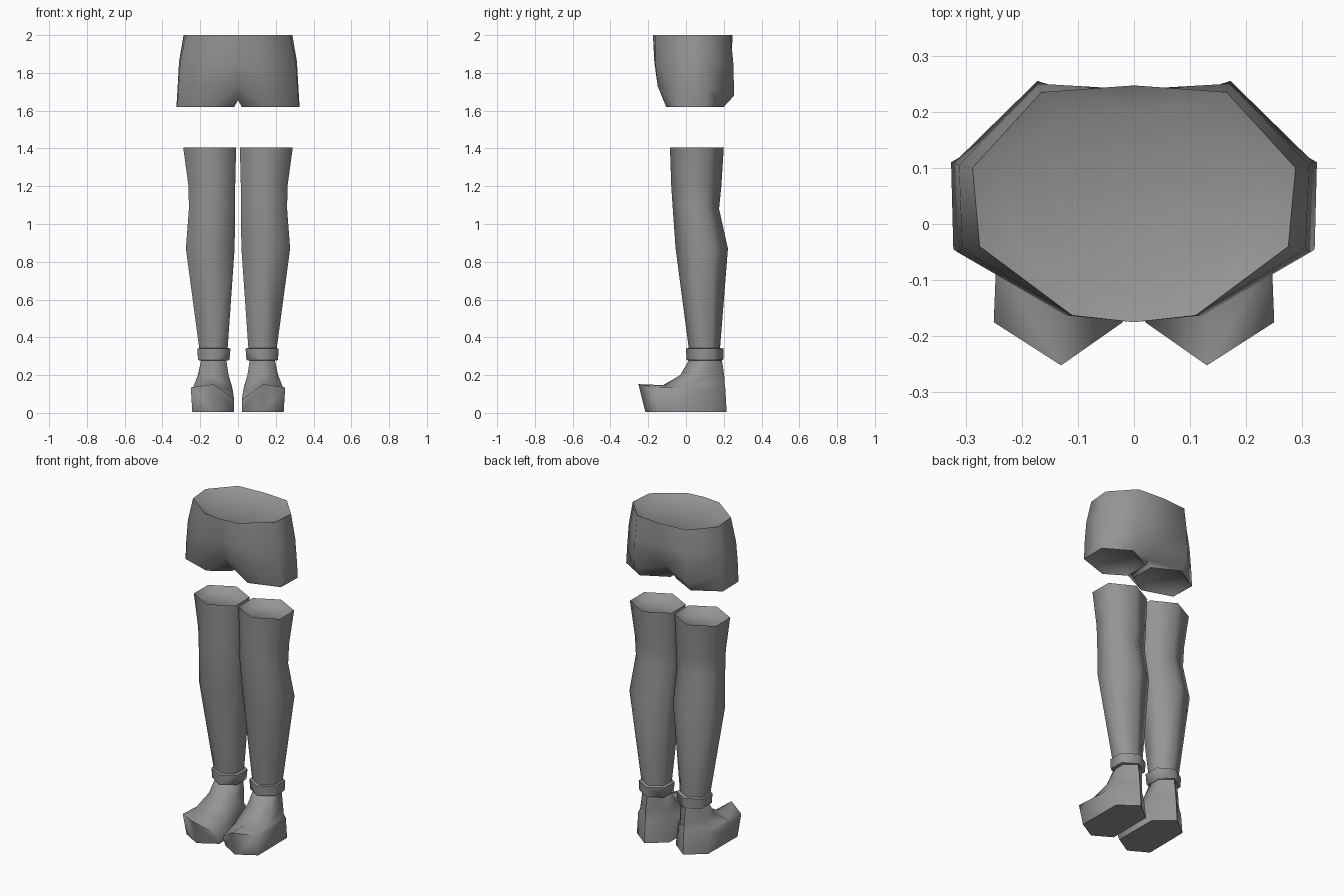
import bpy, bmesh
from mathutils import Vector

cube = bpy.data.objects.get("Cube")
if cube:
    bpy.data.objects.remove(cube, do_unlink=True)

grey = bpy.data.materials.new("plain_grey")
grey.use_nodes = True
COLOUR = (0.3, 0.3, 0.3, 1)
grey.diffuse_color = COLOUR
grey.node_tree.nodes["Principled BSDF"].inputs["Base Color"].default_value = COLOUR


def bridge(bm, a, b, closed=True):
    n = len(a)
    for i in range(n if closed else n - 1):
        j = (i + 1) % n
        bm.faces.new((a[i], a[j], b[j], b[i]))


def add_ring(bm, points):
    return [bm.verts.new(p) for p in points]


def recessed_cap(bm, ring, width, depth, dz):
    """Fold a rim inwards from an opening and close it with a floor."""
    mid = sum((v.co for v in ring), Vector()) / len(ring)
    inner = []
    for v in ring:
        flat = Vector((v.co.x - mid.x, v.co.y - mid.y, 0))
        co = v.co - flat * width
        co.z += depth * dz
        inner.append(bm.verts.new(co))
    bridge(bm, ring, inner)
    bm.faces.new(inner)


def finish(bm, name, mirror=False):
    if mirror:
        geo = bm.verts[:] + bm.edges[:] + bm.faces[:]
        bmesh.ops.mirror(bm, geom=geo, axis='X', merge_dist=0.0005)
    bmesh.ops.recalc_face_normals(bm, faces=bm.faces[:])
    mesh = bpy.data.meshes.new(name)
    bm.to_mesh(mesh)
    bm.free()
    mesh.materials.append(grey)
    ob = bpy.data.objects.new(name, mesh)
    bpy.context.collection.objects.link(ob)
    bpy.ops.object.select_all(action='DESELECT')
    ob.select_set(True)
    bpy.context.view_layer.objects.active = ob
    bpy.ops.object.shade_smooth_by_angle(angle=1.25)
    return ob


def hexagon(s, x0, x1, y0, y1, z):
    """Six-sided ring with its points at front and back."""
    mx, q = (x0 + x1) / 2, (y1 - y0) * 0.26
    pts = [(mx, y0), (x1, y0 + q), (x1, y1 - q), (mx, y1), (x0, y1 - q), (x0, y0 + q)]
    return [(s * x, y, z) for x, y in pts]


# Shorts: one half, from waist to leg opening, then mirrored
bm = bmesh.new()
half = [
    [(0, -.175, 2), (.11, -.163, 2), (.275, -.04, 2), (.288, .1, 2), (.165, .235, 2), (0, .247, 2)],
    [(0, -.168, 1.86), (.12, -.163, 1.86), (.306, -.045, 1.86), (.312, .105, 1.86), (.17, .25, 1.86), (0, .24, 1.86)],
    [(0, -.125, 1.73), (.125, -.15, 1.73), (.315, -.05, 1.72), (.32, .11, 1.72), (.172, .255, 1.68), (0, .2, 1.72)],
    [(0, -.04, 1.655), (.14, -.105, 1.62), (.322, -.045, 1.62), (.326, .11, 1.62), (.172, .2, 1.62), (0, .13, 1.655)],
]
rows = [add_ring(bm, r) for r in half]
for a, b in zip(rows, rows[1:]):
    bridge(bm, a, b, closed=False)
hem = add_ring(bm, [(.02, -.03, 1.62)] + half[3][1:5] + [(.02, .12, 1.62)])
bridge(bm, rows[3], hem)
bmesh.ops.remove_doubles(bm, verts=bm.verts[:], dist=0.0005)
hem = [min(bm.verts, key=lambda v: (v.co - Vector(p)).length)
       for p in [(.02, -.03, 1.62)] + half[3][1:5] + [(.02, .12, 1.62)]]
recessed_cap(bm, hem, 0.22, 0.03, 1)
# waist rim and floor
waist = [min(bm.verts, key=lambda v: (v.co - Vector(p)).length) for p in half[0]]
lining = add_ring(bm, [(v.co.x * 0.78, .04 + (v.co.y - .04) * 0.8, 1.975) for v in waist])
bridge(bm, waist, lining, closed=False)
bm.faces.new(lining)
finish(bm, "shorts", mirror=True)

# Stocking rings: inner x, outer x, front y, back y, height
STOCKING = [(.01, .29, -.085, .2, 1.405), (.015, .262, -.078, .187, 1.2),
            (.015, .26, -.07, .175, 1.08), (.018, .276, -.055, .222, .87),
            (.055, .205, .015, .18, .34), (.06, .2, .02, .18, .28)]
CUFF = [(.06, .195, .02, .175, .345), (.04, .215, 0, .2, .34),
        (.045, .212, .003, .197, .28), (.065, .19, .025, .175, .275)]
# Shoe rings from sole to ankle, point by point
SHOE = [
    [(.13, -.215, .005), (.242, -.15, .005), (.24, .13, .005), (.13, .215, .005), (.022, .13, .005), (.02, -.15, .005)],
    [(.13, -.252, .152), (.25, -.175, .135), (.238, .12, .13), (.13, .208, .13), (.03, .12, .13), (.02, -.175, .07)],
    [(.13, -.12, .147), (.238, -.07, .135), (.232, .11, .15), (.13, .205, .15), (.035, .11, .15), (.028, -.07, .12)],
    [(.13, -.03, .2), (.21, .02, .2), (.212, .13, .2), (.13, .202, .2), (.05, .13, .2), (.05, .02, .2)],
    [(.13, .015, .28), (.195, .06, .28), (.195, .14, .28), (.13, .19, .28), (.062, .14, .28), (.062, .06, .28)],
]

for side, s in (("left", 1), ("right", -1)):
    # Stocking with a recessed top
    bm = bmesh.new()
    rings = [add_ring(bm, hexagon(s, *r)) for r in STOCKING]
    for a, b in zip(rings, rings[1:]):
        bridge(bm, a, b)
    recessed_cap(bm, rings[0], 0.2, 0.03, -1)
    finish(bm, side + "_stocking")

    # Ankle cuff
    bm = bmesh.new()
    rings = [add_ring(bm, hexagon(s, *r)) for r in CUFF]
    for a, b in zip(rings, rings[1:] + rings[:1]):
        bridge(bm, a, b)
    finish(bm, side + "_ankle_cuff")

    # Shoe with upturned toe
    bm = bmesh.new()
    rings = [add_ring(bm, [(s * x, y, z) for x, y, z in r]) for r in SHOE]
    for a, b in zip(rings, rings[1:]):
        bridge(bm, a, b)
    bm.faces.new(rings[0])
    bm.faces.new(rings[-1])
    finish(bm, side + "_shoe")
